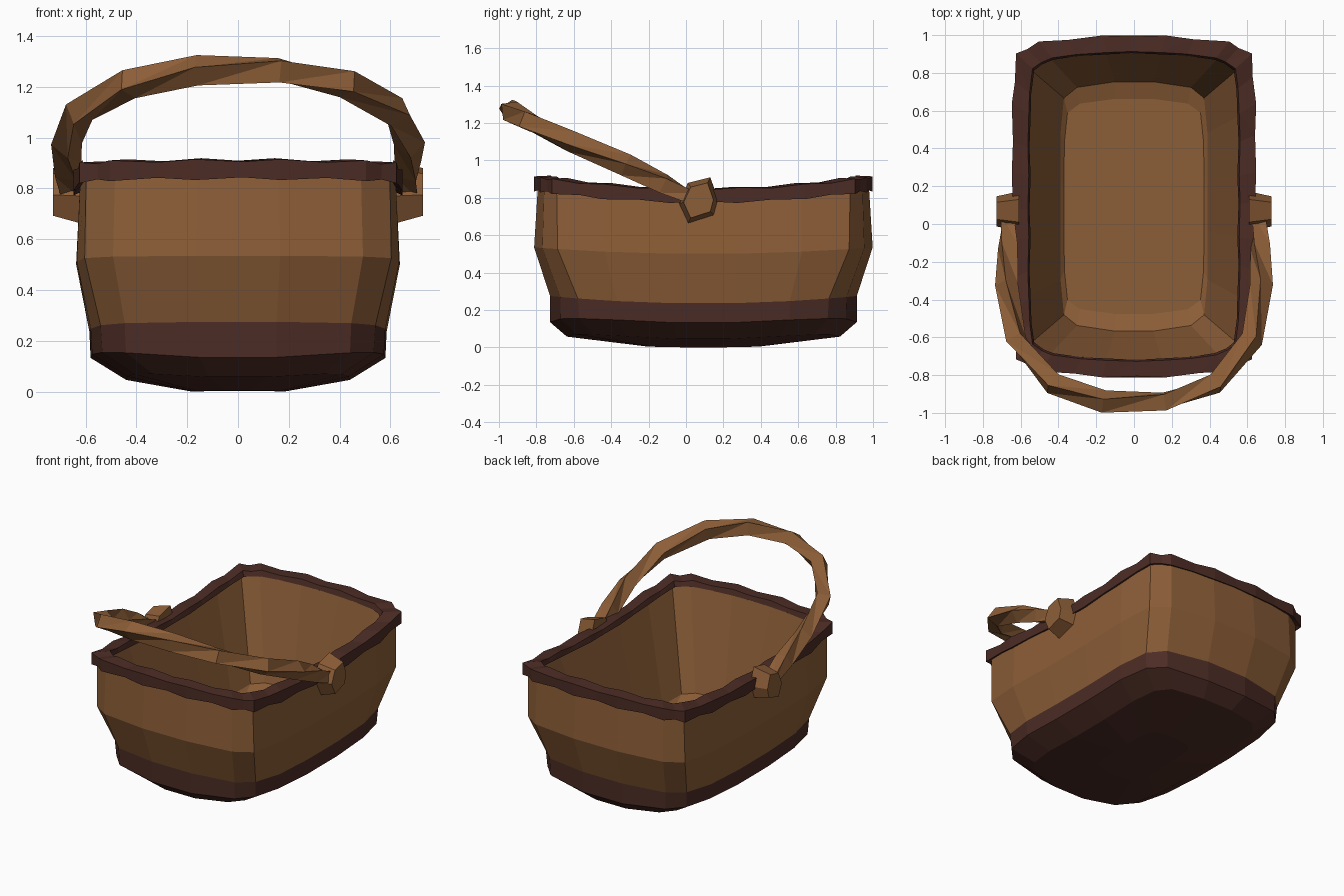
import bpy, bmesh, math
from mathutils import Vector

if "Cube" in bpy.data.objects:
    bpy.data.objects.remove(bpy.data.objects["Cube"])


def material(name, rgb):
    m = bpy.data.materials.new(name)
    m.diffuse_color = (*rgb, 1)
    m.use_nodes = True
    m.node_tree.nodes["Principled BSDF"].inputs["Base Color"].default_value = m.diffuse_color
    return m


brown = material("wicker brown", (0.265, 0.112, 0.039))
dark = material("dark trim brown", (0.072, 0.025, 0.018))
CY = 0.093  # basket centre along y


def make_outline(r):
    """Rounded-rectangle outline in unit coordinates; r=0 boxy, r=1 rounder."""
    quad = [(1.0, 0.2), (1.0 - 0.01 * r, 0.6 - 0.04 * r),
            (0.965 - 0.045 * r, 0.895 - 0.085 * r),
            (0.78 - 0.02 * r, 0.965 - 0.035 * r), (0.26, 1.0)]
    half = quad + [(-u, v) for u, v in reversed(quad)]
    return half + [(-u, -v) for u, v in half]


def loft(name, rings, mats, closed=False, band_mat=lambda i: 0, diagonal=False):
    """Skin a list of point rings; ends are capped, or joined when closed."""
    bm = bmesh.new()
    vs = [[bm.verts.new(p) for p in r] for r in rings]
    n = len(rings[0])
    for i in range(len(vs) if closed else len(vs) - 1):
        a, b = vs[i], vs[(i + 1) % len(vs)]
        for k in range(n):
            q = [a[k], a[(k + 1) % n], b[(k + 1) % n], b[k]]
            parts = [(q[0], q[1], q[2]), (q[0], q[2], q[3])] if diagonal else [q]
            for p in parts:
                bm.faces.new(p).material_index = band_mat(i)
    if not closed:
        bm.faces.new(vs[0]).material_index = band_mat(0)
        bm.faces.new(vs[-1]).material_index = band_mat(len(vs) - 2)
    bmesh.ops.recalc_face_normals(bm, faces=bm.faces)
    me = bpy.data.meshes.new(name)
    bm.to_mesh(me)
    bm.free()
    for m in mats:
        me.materials.append(m)
    ob = bpy.data.objects.new(name, me)
    bpy.context.collection.objects.link(ob)
    return ob


# Basket body: (half x, half y, z, rise at ends, rise at corners, roundness)
levels = [
    (0.18, 0.30, 0.00, 0.005, 0.0, 1.0),
    (0.44, 0.73, 0.04, 0.01, 0.03, 1.0),
    (0.58, 0.82, 0.125, 0.00, 0.04, 1.0),
    (0.585, 0.82, 0.235, 0.04, 0.0, 0.9),
    (0.637, 0.905, 0.50, 0.035, 0.0, 0.4),
    (0.622, 0.885, 0.80, 0.06, 0.0, 0.1),
    (0.568, 0.81, 0.83, 0.05, 0.0, 0.0),
    (0.39, 0.66, 0.20, 0.03, 0.0, 0.3),
    (0.37, 0.57, 0.18, 0.02, 0.0, 0.3),
]
body_rings = [[(a * u, CY + b * v, z + e * v * v + c * abs(u * v))
               for u, v in make_outline(r)] for a, b, z, e, c, r in levels]
loft("basket_body", body_rings, [brown, dark], band_mat=lambda i: 1 if i < 3 else 0)

# Rope rim: full section at outline points, necked in between, shallow inside
rim_rings = []
outline = make_outline(0)
N = len(outline)
for i in range(N):
    (u0, v0), (u1, v1) = outline[i], outline[(i + 1) % N]
    for t, s in ((0, 1.0), (0.55, 0.75)):
        u, v = u0 + (u1 - u0) * t, v0 + (v1 - v0) * t
        ring = []
        for dr, dz in ((1, -1), (1, 0.9), (-0.8, 1), (-1, 0.1)):
            w, h = 0.05 * (1 + s) / 2 * dr, 0.043 * s * dz
            ring.append(((0.597 + w) * u, CY + (0.855 + w) * v,
                         0.813 + 0.063 * v * v + h))
        rim_rings.append(ring)
loft("rope_rim", rim_rings, [dark], closed=True, diagonal=True)

# Handle: twisted square bar following a tilted arch
right = [(0.665, 0.05, 0.785), (0.668, -0.12, 0.875), (0.675, -0.32, 0.975),
         (0.625, -0.61, 1.10), (0.43, -0.845, 1.21), (0.16, -0.94, 1.265)]
path = [Vector(p) for p in right] + [Vector((-x, y, z)) for x, y, z in reversed(right)]
normal = Vector((0, 0.42, 0.905)).normalized()
handle_rings = []
for i, p in enumerate(path):
    t = (path[min(i + 1, len(path) - 1)] - path[max(i - 1, 0)]).normalized()
    side = t.cross(normal).normalized()
    rad = 0.05 if i in (0, len(path) - 1) else 0.061
    handle_rings.append([p + rad * (side * math.cos(a) + normal * math.sin(a))
                         for a in (math.radians(27 * (i - 5.5) + 90 * k)
                                   for k in range(4))])
loft("handle", handle_rings, [brown], diagonal=True)

# Handle end knobs: uneven six-sided blocks against the basket sides
knob = [(0.01, 0.88), (0.13, 0.91), (0.172, 0.79), (0.15, 0.705),
        (0.01, 0.66), (-0.04, 0.77)]
ky, kz = 0.07, 0.79
for s, name in ((1, "right_knob"), (-1, "left_knob")):
    rings = [[(s * x, ky + (y - ky) * f, kz + (z - kz) * f) for y, z in knob]
             for x, f in ((0.61, 1.0), (0.728, 0.75))]
    loft(name, rings, [brown])
